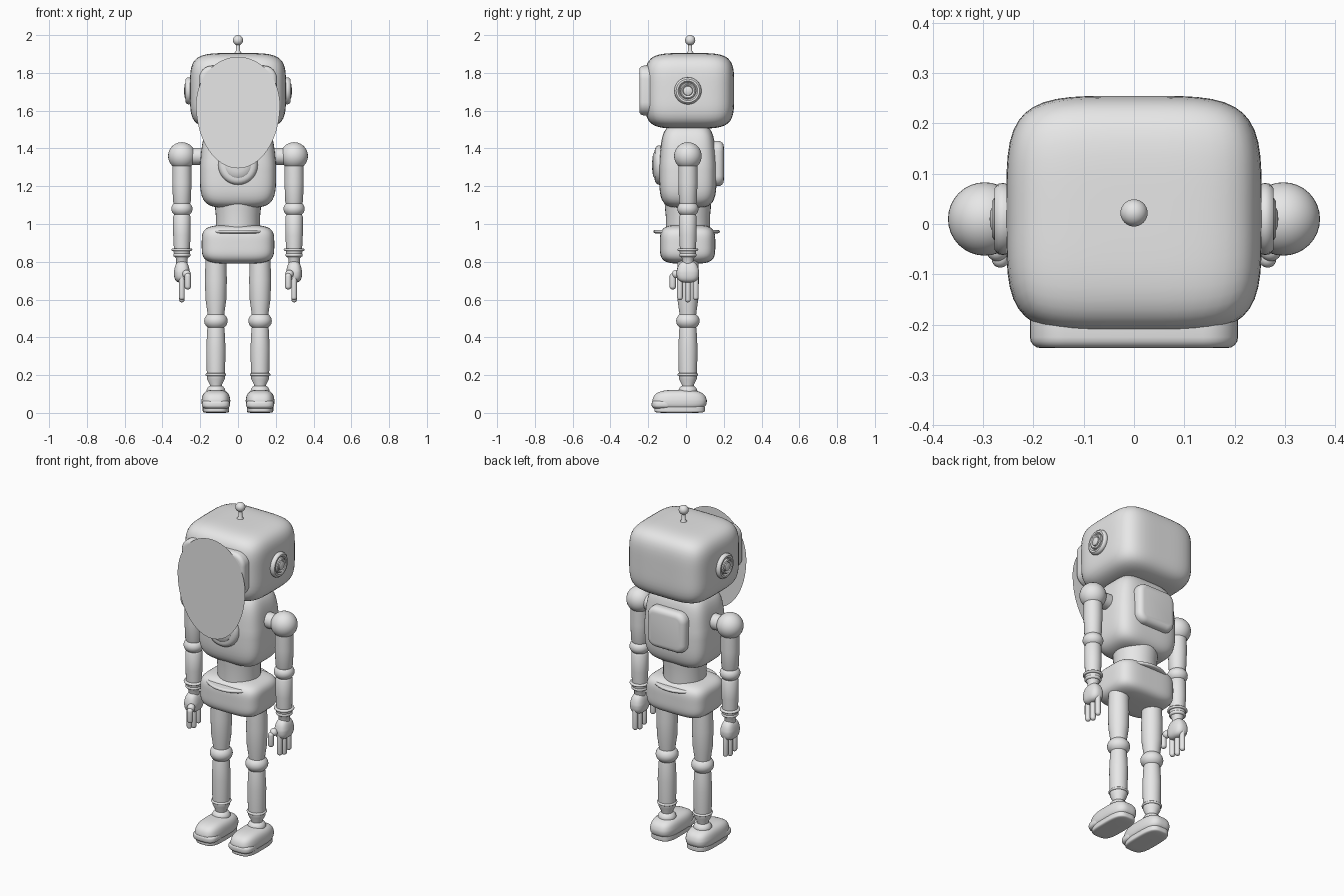
import bpy, bmesh, math
from mathutils import Vector, Matrix

if "Cube" in bpy.data.objects:
    bpy.data.objects.remove(bpy.data.objects["Cube"])

grey = bpy.data.materials.new("light grey")
grey.diffuse_color = (0.8, 0.8, 0.8, 1)
grey.use_nodes = True
grey.node_tree.nodes["Principled BSDF"].inputs["Base Color"].default_value = grey.diffuse_color


def finish(bm, name, angle=40):
    bmesh.ops.recalc_face_normals(bm, faces=bm.faces)
    me = bpy.data.meshes.new(name)
    bm.to_mesh(me)
    bm.free()
    me.materials.append(grey)
    ob = bpy.data.objects.new(name, me)
    bpy.context.collection.objects.link(ob)
    bpy.ops.object.select_all(action='DESELECT')
    ob.select_set(True)
    bpy.context.view_layer.objects.active = ob
    bpy.ops.object.shade_smooth_by_angle(angle=math.radians(angle))
    return ob


def soft_box(name, lo, hi, n=(4.5, 4.5), taper=1.0):
    """Pillow box: n[0] squares the plan corners, n[1] the vertical ones."""
    lo, hi = Vector(lo), Vector(hi)
    mid, half = (lo + hi) / 2, (hi - lo) / 2
    bm = bmesh.new()
    bmesh.ops.create_cube(bm, size=2)
    bmesh.ops.subdivide_edges(bm, edges=bm.edges[:], cuts=15, use_grid_fill=True)
    for v in bm.verts:
        x, y, z = v.co
        plan = (abs(x) ** n[0] + abs(y) ** n[0]) ** (1 / n[0])
        norm = (plan ** n[1] + abs(z) ** n[1]) ** (1 / n[1])
        p = v.co / norm
        t = 1 + (taper - 1) * max(0, p.z)
        v.co = mid + Vector((p.x * half.x * t, p.y * half.y * t, p.z * half.z))
    return finish(bm, name, 60)


def lathe(name, profile, loc, axis=(0, 0, 1), seg=32):
    """Turn (radius, height) points around an axis through loc."""
    bm = bmesh.new()
    rot = Vector((0, 0, 1)).rotation_difference(Vector(axis)).to_matrix()
    rings = []
    for r, h in profile:
        pts = [Vector((r * math.cos(2 * math.pi * i / seg),
                       r * math.sin(2 * math.pi * i / seg), h)) for i in range(seg)]
        rings.append([bm.verts.new(rot @ p + Vector(loc)) for p in pts])
    for a, b in zip(rings, rings[1:]):
        for i in range(seg):
            j = (i + 1) % seg
            bm.faces.new((a[i], a[j], b[j], b[i]))
    bm.faces.new(rings[0])
    bm.faces.new(rings[-1])
    return finish(bm, name)


def ball(name, loc, r, squash=1.0):
    bm = bmesh.new()
    bmesh.ops.create_uvsphere(bm, u_segments=32, v_segments=20, radius=r)
    for v in bm.verts:
        v.co = Vector((v.co.x, v.co.y, v.co.z * squash)) + Vector(loc)
    return finish(bm, name)


def capsule(name, x, y, z0, z1, r):
    q = [(r * math.sin(a), r * math.cos(a)) for a in (0.15, 0.5, 0.9, 1.25, 1.57)]
    prof = [(a, z0 + r - b) for a, b in q] + [(a, z1 - r + b) for a, b in reversed(q)]
    return lathe(name, prof, (x, y, 0), seg=16)


def ring(name, loc, R, r, axis=(0, 0, 1)):
    """Solid disc with a rounded rim."""
    prof = [(R - r + r * math.cos(a), r * math.sin(a))
            for a in [math.pi * (k / 8 - 0.5) for k in range(9)]]
    return lathe(name, prof, loc, axis)


def rounded_panel(name, lo, hi, corner, edge):
    """Plate in the xz plane with rounded outline and softened rim."""
    bm = bmesh.new()
    bmesh.ops.create_cube(bm, size=1)
    lo, hi = Vector(lo), Vector(hi)
    for v in bm.verts:
        v.co = (lo + hi) / 2 + Vector([a * b for a, b in zip(v.co, hi - lo)])
    along = [e for e in bm.edges if abs((e.verts[0].co - e.verts[1].co).normalized().y) > 0.9]
    bmesh.ops.bevel(bm, geom=along, offset=corner, segments=8, profile=0.5, affect='EDGES')
    rim = [e for e in bm.edges if abs(e.verts[0].co.y - e.verts[1].co.y) < 1e-5]
    bmesh.ops.bevel(bm, geom=rim, offset=edge, segments=4, profile=0.5, affect='EDGES')
    return finish(bm, name, 50)


Y = 0.01  # body centre line

# Head with face plate and antenna
soft_box("head", (-0.254, -0.218, 1.505), (0.254, 0.255, 1.905), (4.4, 4.6))
rounded_panel("face_plate", (-0.207, -0.247, 1.575), (0.207, -0.15, 1.838), 0.07, 0.022)
lathe("antenna_stem", [(0.02, 1.89), (0.017, 1.908), (0.011, 1.916), (0.01, 1.965)],
      (0, 0.022, 0), seg=16)
ball("antenna_ball", (0, 0.022, 1.973), 0.027)

# Thin egg-shaped sheet in front of the face
bm = bmesh.new()
egg = []
for k in range(64):
    a = 2 * math.pi * k / 64
    h = 0.255 if math.sin(a) > 0 else 0.335
    egg.append(bm.verts.new((0.222 * math.cos(a), -0.25, 1.63 + h * math.sin(a))))
bm.faces.new(egg)
finish(bm, "front_sheet")

# Torso, chest dial, back panel
soft_box("torso", (-0.202, -0.142, 1.085), (0.202, 0.162, 1.53), (4.2, 4.6), 0.9)
lathe("neck", [(0.09, 1.46), (0.09, 1.54)], (0, Y, 0))
ring("chest_dial_rim", (0, -0.138, 1.312), 0.105, 0.028, (0, -1, 0))
lathe("chest_dial_lens", [(0.068, 0), (0.068, 0.033), (0.06, 0.039), (0.035, 0.043), (0.005, 0.045)],
      (0, -0.135, 1.312), (0, -1, 0))
rounded_panel("back_panel", (-0.125, 0.12, 1.2), (0.125, 0.2, 1.44), 0.055, 0.03)

# Waist, pelvis, belt
lathe("waist", [(0.117, 0.96), (0.117, 1.04), (0.121, 1.08), (0.123, 1.11)], (0, Y, 0))
soft_box("pelvis", (-0.192, -0.138, 0.79), (0.192, 0.155, 0.995), (4.2, 4.2))
ring("belt", (0, Y - 0.007, 0.96), 0.176, 0.009)

for s, side in ((-1, "left"), (1, "right")):
    # Ear dial
    lathe(side + "_ear", [(0.068, 0), (0.072, 0.012), (0.07, 0.022), (0.062, 0.029), (0.052, 0.029),
                          (0.045, 0.02), (0.043, 0.02), (0.042, 0.03), (0.036, 0.034),
                          (0.028, 0.03), (0.026, 0.026), (0.024, 0.034), (0.015, 0.038),
                          (0.002, 0.039)], (s * 0.248, Y, 1.705), (s, 0, 0))

    # Arm
    x = s * 0.297
    lathe(side + "_shoulder_link", [(0.045, 0.15), (0.045, 0.26)], (0, Y, 1.358), (s, 0, 0))
    ball(side + "_shoulder", (x, Y, 1.36), 0.073)
    lathe(side + "_upper_arm", [(0.05, 1.33), (0.051, 1.22), (0.047, 1.12), (0.04, 1.1)], (x, Y, 0))
    ball(side + "_elbow", (x, Y, 1.08), 0.056, 0.8)
    lathe(side + "_forearm", [(0.04, 1.05), (0.046, 1.04), (0.046, 0.94), (0.042, 0.86)], (x, Y, 0))
    ring(side + "_wrist_ring", (x, Y, 0.864), 0.055, 0.007)
    lathe(side + "_wrist", [(0.044, 0.86), (0.042, 0.835), (0.03, 0.815), (0.03, 0.78)], (x, Y, 0))
    ring(side + "_cuff", (x, Y, 0.836), 0.046, 0.01)
    soft_box(side + "_palm", (x - 0.042, Y - 0.06, 0.69), (x + 0.042, Y + 0.06, 0.805), (2.6, 3), 0.8)
    for i in (-1, 0, 1):
        capsule(side + "_finger", x, Y + i * 0.042, 0.585 + 0.012 * abs(i), 0.73, 0.015)
    capsule(side + "_thumb", s * 0.266, -0.07, 0.653, 0.74, 0.017)
    ball(side + "_thumb_joint", (s * 0.272, -0.052, 0.735), 0.022)

    # Leg
    x = s * 0.117
    lathe(side + "_thigh", [(0.055, 0.82), (0.058, 0.7), (0.055, 0.6), (0.045, 0.53), (0.042, 0.5)],
          (x, Y, 0))
    ball(side + "_knee", (x, Y, 0.487), 0.062, 0.8)
    lathe(side + "_shin", [(0.042, 0.46), (0.046, 0.44), (0.051, 0.34), (0.048, 0.2), (0.047, 0.18),
                           (0.032, 0.15), (0.032, 0.12)], (x, Y, 0))
    ring(side + "_ankle_ring", (x, Y, 0.203), 0.055, 0.007)
    ball(side + "_ankle", (x, Y, 0.115), 0.05, 0.75)

    # Foot with toe cap and sole
    soft_box(side + "_foot", (x - 0.076, -0.178, 0.012), (x + 0.076, 0.11, 0.122), (3.2, 3.2), 0.9)
    soft_box(side + "_toe_cap", (x - 0.074, -0.182, 0.018), (x + 0.074, -0.06, 0.072), (3, 3))
    soft_box(side + "_sole", (x - 0.07, -0.168, 0), (x + 0.07, 0.1, 0.04), (3.4, 6))
